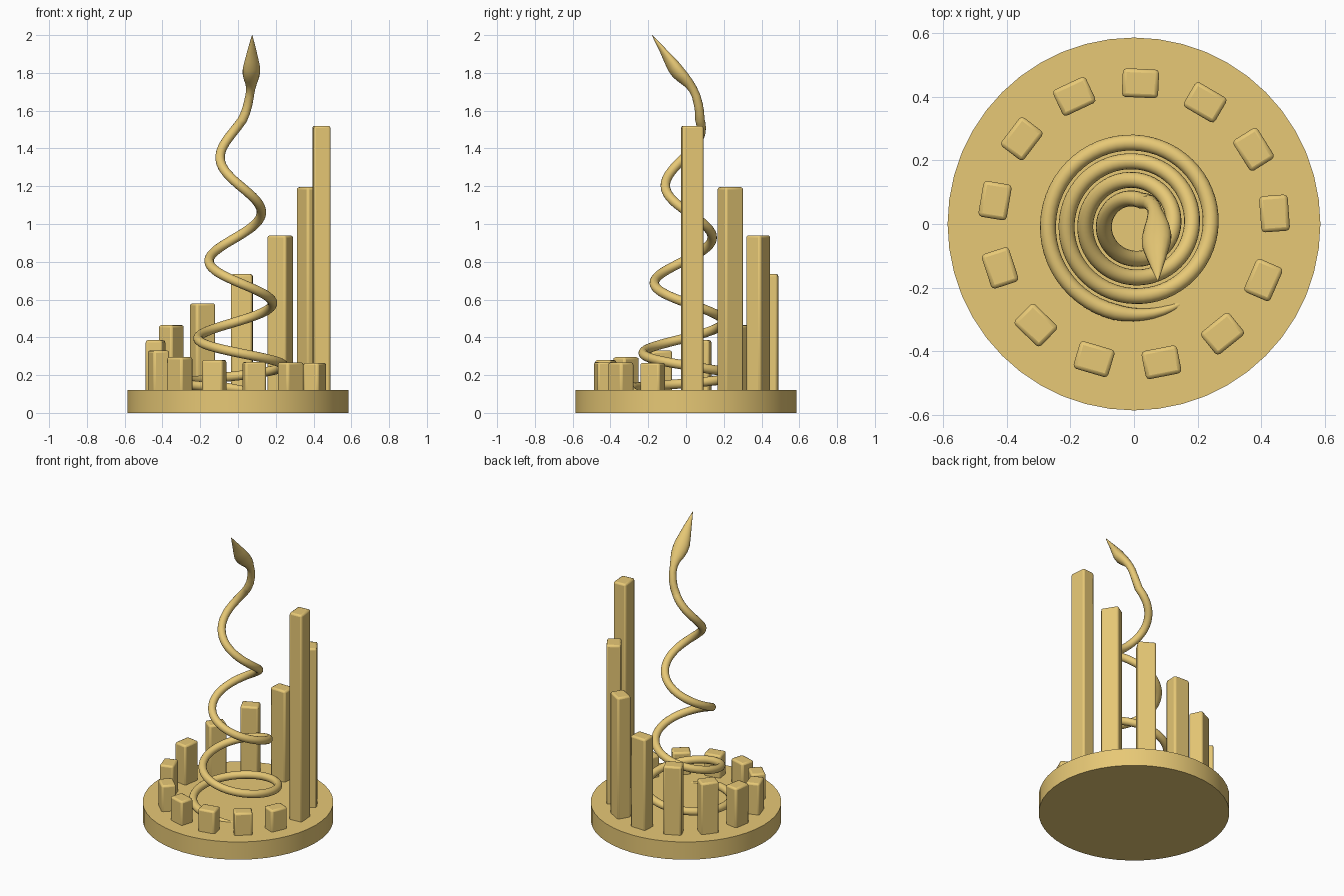
import bpy, bmesh
from math import radians, cos, sin, pi
from mathutils import Vector

if "Cube" in bpy.data.objects:
    bpy.data.objects.remove(bpy.data.objects["Cube"])

gold = bpy.data.materials.new("gold")
gold.diffuse_color = (0.80, 0.58, 0.18, 1)
gold.use_nodes = True
gold.node_tree.nodes["Principled BSDF"].inputs["Base Color"].default_value = gold.diffuse_color


def finish(ob, name, angle=35):
    ob.name = name
    ob.data.materials.append(gold)
    bpy.ops.object.select_all(action='DESELECT')
    ob.select_set(True)
    bpy.context.view_layer.objects.active = ob
    bpy.ops.object.shade_smooth_by_angle(angle=radians(angle))


# Round base
bpy.ops.mesh.primitive_cylinder_add(vertices=48, radius=0.586, depth=0.12, location=(0, 0, 0.06))
finish(bpy.context.object, "base")

# Ring of square pillars falling in height
tops = [1.52, 1.195, 0.94, 0.735, 0.58, 0.465, 0.385, 0.33, 0.295, 0.28, 0.27, 0.268, 0.265]
for i, top in enumerate(tops):
    a = radians(4.3) + i * 2 * pi / 13
    bottom = 0.08
    bpy.ops.mesh.primitive_cube_add(size=1, location=(0.443 * cos(a), 0.443 * sin(a), (top + bottom) / 2),
                                    rotation=(0, 0, a))
    ob = bpy.context.object
    ob.scale = (0.09, 0.114, top - bottom)
    bpy.ops.object.transform_apply(location=False, rotation=False, scale=True)
    bev = ob.modifiers.new("rounded_edges", 'BEVEL')
    bev.width, bev.segments = 0.012, 2
    finish(ob, f"pillar_{i + 1}")

# Serpent path: clockwise rising spiral, each section is (point, half width, half thickness, roll)
sections = []
for th in range(0, 1311, 6):
    a = radians(-60 - th)
    r = 0.290 - 0.000163 * th
    grow = min(1, th / 42)
    z = 0.13 + 1.39 * (th / 1290) ** 1.67 - 0.02 * (1 - grow)
    rad = 0.010 + 0.015 * grow
    sections.append((Vector((r * cos(a), r * sin(a), z)), rad, rad, 0))

# Neck and pointed head
for x, y, z, w, t, roll in [
    (0.040, 0.072, 1.590, 0.0245, 0.0245, 0),
    (0.052, 0.066, 1.630, 0.024, 0.024, 5),
    (0.062, 0.053, 1.680, 0.023, 0.023, 10),
    (0.067, 0.036, 1.715, 0.024, 0.023, 15),
    (0.070, 0.014, 1.745, 0.032, 0.026, 20),
    (0.071, -0.012, 1.772, 0.043, 0.031, 25),
    (0.071, -0.040, 1.800, 0.049, 0.035, 25),
    (0.071, -0.063, 1.830, 0.048, 0.034, 25),
    (0.072, -0.090, 1.870, 0.038, 0.026, 25),
    (0.073, -0.120, 1.915, 0.026, 0.017, 22),
    (0.074, -0.152, 1.960, 0.013, 0.009, 20),
    (0.075, -0.180, 2.000, 0.001, 0.001, 20),
]:
    sections.append((Vector((x, y, z)), w, t, roll))

# Sweep the elliptical sections along the path
bm = bmesh.new()
sides = 16
rings = []
for i, (p, w, t, roll) in enumerate(sections):
    tangent = (sections[min(i + 1, len(sections) - 1)][0] - sections[max(i - 1, 0)][0]).normalized()
    side = tangent.cross(Vector((0, 0, 1))).normalized()
    up = side.cross(tangent)
    c, s = cos(radians(roll)), sin(radians(roll))
    wide, thick = side * c - up * s, up * c + side * s
    rings.append([bm.verts.new(p + wide * w * cos(2 * pi * k / sides) + thick * t * sin(2 * pi * k / sides))
                  for k in range(sides)])
for r0, r1 in zip(rings, rings[1:]):
    for k in range(sides):
        n = (k + 1) % sides
        bm.faces.new((r0[k], r0[n], r1[n], r1[k]))
bm.faces.new(rings[0])
bm.faces.new(rings[-1])
bmesh.ops.recalc_face_normals(bm, faces=bm.faces)
mesh = bpy.data.meshes.new("serpent")
bm.to_mesh(mesh)
bm.free()
serpent = bpy.data.objects.new("serpent", mesh)
bpy.context.collection.objects.link(serpent)
finish(serpent, "serpent", 50)
